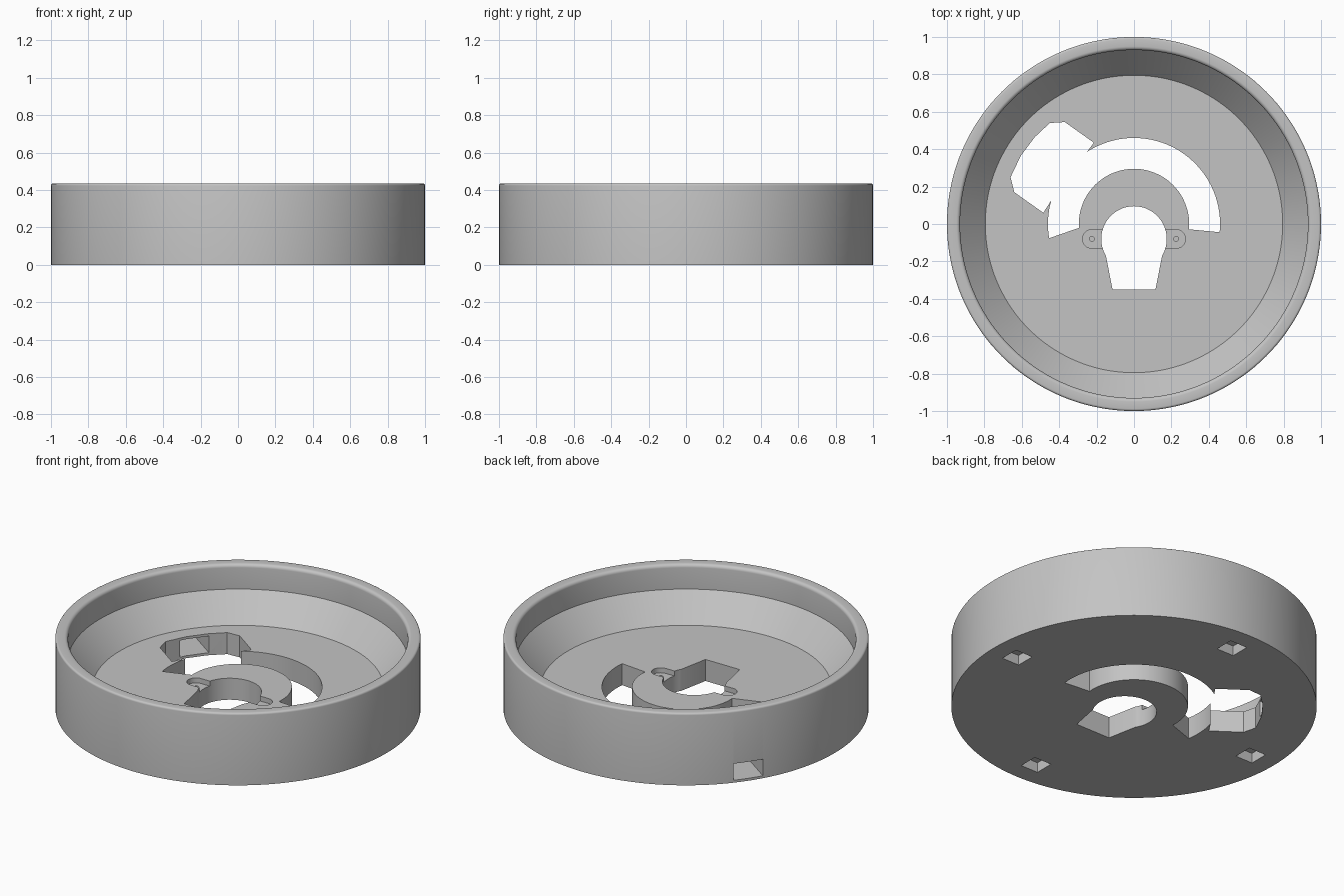
import bpy, bmesh
from math import sin, cos, radians, pi
from mathutils import Matrix

cube = bpy.data.objects.get("Cube")
if cube:
    bpy.data.objects.remove(cube, do_unlink=True)

FLOOR = 0.13
TOP = 0.435

grey = bpy.data.materials.new("plain grey")
grey.use_nodes = True
grey.diffuse_color = (0.55, 0.55, 0.55, 1)
grey.node_tree.nodes["Principled BSDF"].inputs["Base Color"].default_value = grey.diffuse_color


def finish(bm, name):
    bmesh.ops.recalc_face_normals(bm, faces=bm.faces)
    mesh = bpy.data.meshes.new(name)
    bm.to_mesh(mesh)
    bm.free()
    obj = bpy.data.objects.new(name, mesh)
    bpy.context.collection.objects.link(obj)
    mesh.materials.append(grey)
    return obj


def arc(r, start, end, steps, cx=0, cy=0):
    angles = [radians(start + (end - start) * i / steps) for i in range(steps + 1)]
    return [(cx + r * cos(a), cy + r * sin(a)) for a in angles]


def prism(name, outline, low, high):
    bm = bmesh.new()
    base = bm.faces.new([bm.verts.new((x, y, low)) for x, y in outline])
    grown = bmesh.ops.extrude_face_region(bm, geom=[base])["geom"]
    verts = [v for v in grown if isinstance(v, bmesh.types.BMVert)]
    bmesh.ops.translate(bm, verts=verts, vec=(0, 0, high - low))
    return finish(bm, name)


def block(name, size, place, turn=0):
    bm = bmesh.new()
    matrix = Matrix.Rotation(turn, 4, "Z") @ Matrix.Translation(place) @ Matrix.Diagonal((*size, 1))
    bmesh.ops.create_cube(bm, size=1, matrix=matrix)
    return finish(bm, name)


def lathe(name, profile, steps):
    bm = bmesh.new()
    rings = []
    for r, z in profile:
        rings.append([bm.verts.new((r * cos(2 * pi * i / steps), r * sin(2 * pi * i / steps), z))
                      for i in range(steps)])
    for a, b in zip(rings, rings[1:]):
        for i in range(steps):
            j = (i + 1) % steps
            bm.faces.new((a[i], a[j], b[j], b[i]))
    bm.faces.new(rings[0])
    bm.faces.new(rings[-1])
    return finish(bm, name)


# Round dish with softened rim and sloping inner wall
rim_out = arc(0.012, 0, 90, 4, 0.988, TOP - 0.012)
rim_in = arc(0.02, 90, 180, 5, 0.95, TOP - 0.02)
dish = lathe("round_housing", [(1, 0)] + rim_out + rim_in + [(0.93, 0.286), (0.795, FLOOR)], 144)

cutters = []

# Curved slot and the angular pocket joined to it
slot = arc(0.46, -5.5, 189.5, 72) + arc(0.295, 184, -5.5, 60)
cutters.append(prism("slot_cutter", slot, -0.1, 0.3))
pocket = [(-0.44, 0.13), (-0.255, 0.38), (-0.215, 0.435), (-0.37, 0.545), (-0.45, 0.54),
          (-0.53, 0.465), (-0.605, 0.365), (-0.66, 0.25), (-0.64, 0.17), (-0.485, 0.06)]
cutters.append(prism("pocket_cutter", pocket, -0.1, 0.3))

# Keyhole opening
keyhole = arc(0.175, -31, 211, 56, 0, -0.08) + [(-0.115, -0.35), (0.115, -0.35)]
cutters.append(prism("keyhole_cutter", keyhole, -0.1, 0.3))

# Cable tunnel through the outer wall
cutters.append(block("tunnel_cutter", (0.5, 0.17, 0.1), (0.87, 0, 0.065), radians(145)))

# Recessed screw tabs with small screw holes
for side in (-1, 1):
    x = 0.225 * side
    tab = arc(0.05, 90, 270, 16, -0.225, -0.08) + [(-0.14, -0.13), (-0.14, -0.03)]
    tab = [(-side * px, py) for px, py in tab]
    cutters.append(prism("tab_cutter", tab, FLOOR - 0.03, 0.3))
    cutters.append(prism("screw_cutter", arc(0.013, 0, 345, 23, x, -0.08), 0.03, 0.28))

# Square foot recesses in the underside
for k in range(4):
    cutters.append(block("foot_cutter", (0.115, 0.115, 0.16), (0.834, 0, -0.02), k * pi / 2))

# Cut every opening, then discard the helpers
bpy.ops.object.select_all(action="DESELECT")
bpy.context.view_layer.objects.active = dish
dish.select_set(True)
for cutter in cutters:
    cutter.hide_render = True
    mod = dish.modifiers.new("cut", "BOOLEAN")
    mod.operation = "DIFFERENCE"
    mod.solver = "EXACT"
    mod.object = cutter
    bpy.ops.object.modifier_apply(modifier=mod.name)
    bpy.data.objects.remove(cutter, do_unlink=True)

bpy.ops.object.shade_smooth_by_angle(angle=radians(30))
